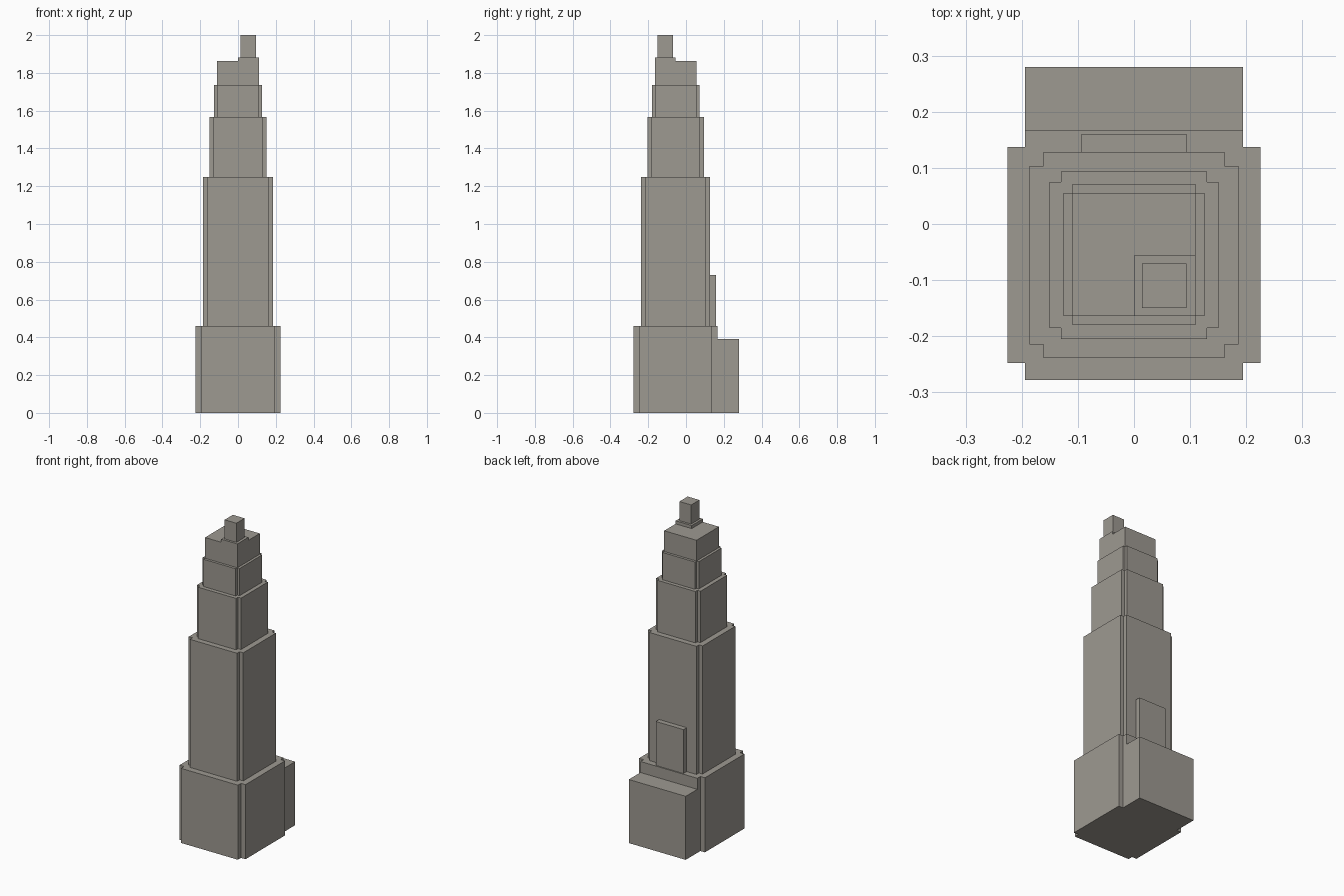
import bpy, bmesh

if "Cube" in bpy.data.objects:
    bpy.data.objects.remove(bpy.data.objects["Cube"])

stone = bpy.data.materials.new("warm grey stone")
stone.diffuse_color = (0.34, 0.32, 0.285, 1)
stone.use_nodes = True
stone.node_tree.nodes["Principled BSDF"].inputs["Base Color"].default_value = stone.diffuse_color


def prism(name, outline, z0, z1):
    """Extrude a flat outline between two heights."""
    bm = bmesh.new()
    face = bm.faces.new([bm.verts.new((x, y, z0)) for x, y in outline])
    top = bmesh.ops.extrude_face_region(bm, geom=[face], use_keep_orig=True)["geom"]
    bmesh.ops.translate(bm, vec=(0, 0, z1 - z0),
                        verts=[v for v in top if isinstance(v, bmesh.types.BMVert)])
    bmesh.ops.recalc_face_normals(bm, faces=bm.faces)
    mesh = bpy.data.meshes.new(name)
    bm.to_mesh(mesh)
    bm.free()
    mesh.materials.append(stone)
    obj = bpy.data.objects.new(name, mesh)
    bpy.context.collection.objects.link(obj)
    return obj


def box(name, x0, x1, y0, y1, z0, z1):
    return prism(name, [(x0, y0), (x1, y0), (x1, y1), (x0, y1)], z0, z1)


def notched(name, wide, narrow, front, back, dy, z0, z1):
    """Rectangular tier with a square notch cut from each corner."""
    right = [(narrow, front), (narrow, front + dy), (wide, front + dy),
             (wide, back - dy), (narrow, back - dy), (narrow, back)]
    left = [(-x, y) for x, y in reversed(right)]
    return prism(name, right + left, z0, z1)


# Stepped tower tiers with notched corners
notched("base_tier", 0.225, 0.194, -0.278, 0.167, 0.030, 0.0, 0.46)
notched("main_shaft", 0.186, 0.161, -0.239, 0.128, 0.0245, 0.46, 1.25)
notched("upper_tier", 0.151, 0.130, -0.205, 0.094, 0.0195, 1.25, 1.567)
notched("high_tier", 0.126, 0.110, -0.180, 0.071, 0.016, 1.567, 1.735)

# Crown block and off-centre turret
box("crown_block", -0.110, 0.110, -0.164, 0.055, 1.735, 1.863)
box("turret_plinth", 0.0, 0.110, -0.164, -0.056, 1.863, 1.882)
box("turret", 0.014, 0.094, -0.150, -0.070, 1.882, 2.0)

# Rear annex and shallow rear bay
box("rear_annex", -0.194, 0.194, 0.167, 0.280, 0.0, 0.392)
box("rear_bay", -0.094, 0.094, 0.128, 0.160, 0.46, 0.731)
